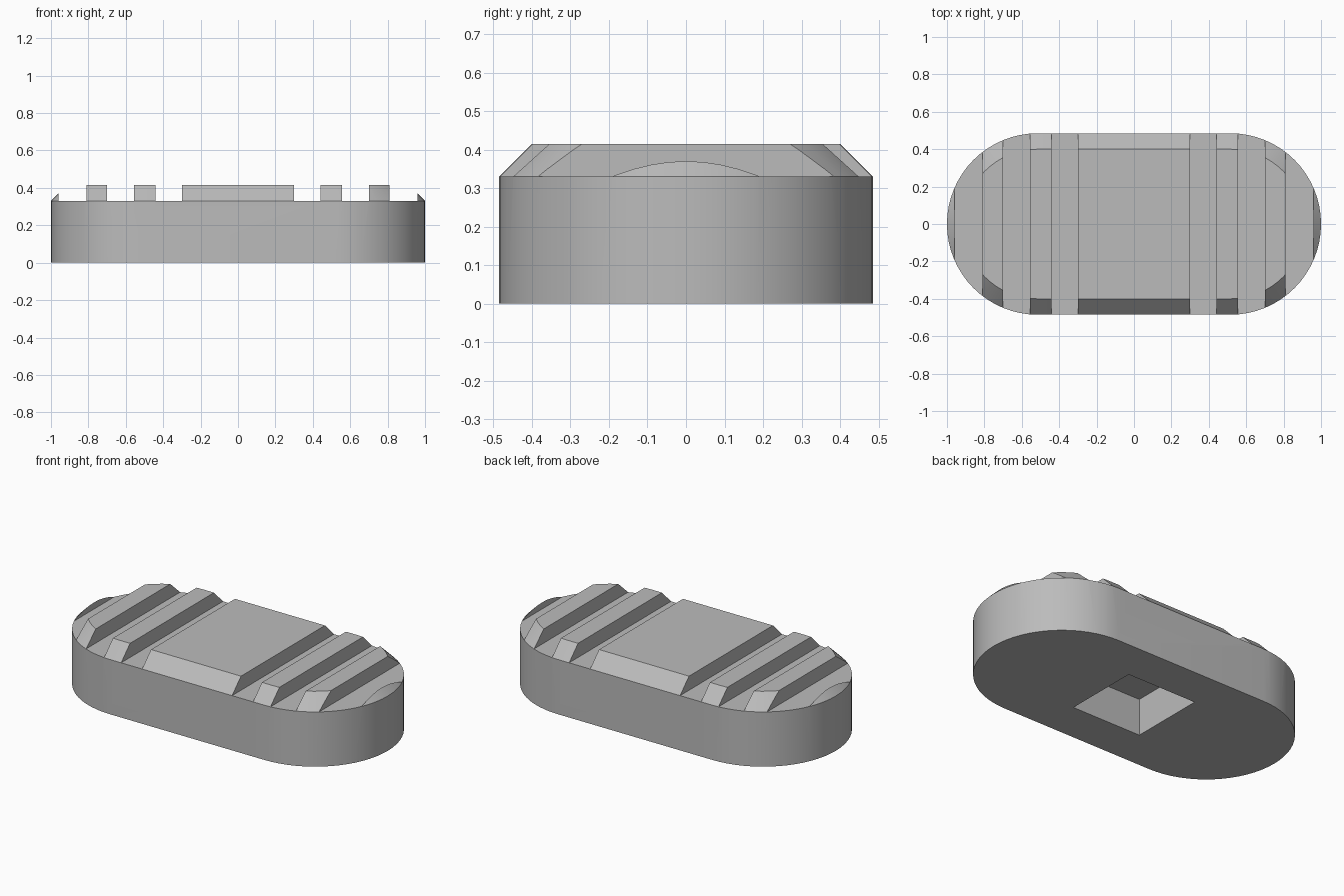
import bpy
import bmesh
from math import sin, cos, pi, radians
from mathutils import Matrix

if "Cube" in bpy.data.objects:
    bpy.data.objects.remove(bpy.data.objects["Cube"], do_unlink=True)

RADIUS, CENTRE = 0.485, 0.515      # rounded ends of the pill outline
DECK, TOP = 0.33, 0.415            # groove floor and crown height
SEGMENTS = 32
GROOVES = [(0.30, 0.44), (0.555, 0.70), (0.81, 0.96)]
POCKET, DEPTH = 0.47, 0.225

grey = bpy.data.materials.new("plain_grey")
grey.use_nodes = True
grey.diffuse_color = (0.5, 0.5, 0.5, 1)
grey.node_tree.nodes["Principled BSDF"].inputs["Base Color"].default_value = grey.diffuse_color


def make_object(name, bm):
    mesh = bpy.data.meshes.new(name)
    bmesh.ops.recalc_face_normals(bm, faces=bm.faces)
    bm.to_mesh(mesh)
    bm.free()
    mesh.materials.append(grey)
    obj = bpy.data.objects.new(name, mesh)
    bpy.context.collection.objects.link(obj)
    return obj


def pill_ring(bm, radius, z):
    ring = []
    for side in (1, -1):
        for i in range(SEGMENTS + 1):
            a = pi * i / SEGMENTS - pi / 2
            ring.append(bm.verts.new((side * (CENTRE + radius * cos(a)), side * radius * sin(a), z)))
    return ring


def add_box(bm, low, high):
    size = [h - l for l, h in zip(low, high)]
    middle = [(l + h) / 2 for l, h in zip(low, high)]
    bmesh.ops.create_cube(bm, size=1, matrix=Matrix.Translation(middle) @ Matrix.Diagonal((*size, 1)))


# Pill-shaped block with a chamfered crown
bm = bmesh.new()
rings = [pill_ring(bm, r, z) for r, z in
         ((RADIUS, 0), (RADIUS, DECK), (RADIUS - (TOP - DECK), TOP))]
for lower, upper in zip(rings, rings[1:]):
    for i in range(len(lower)):
        j = (i + 1) % len(lower)
        bm.faces.new((lower[i], lower[j], upper[j], upper[i]))
bm.faces.new(rings[0][::-1])
bm.faces.new(rings[-1])
block = make_object("grooved_block", bm)

# Cross grooves in the crown and the square pocket underneath
bm = bmesh.new()
for near, far in GROOVES:
    add_box(bm, (near, -1, DECK), (far, 1, 1))
    add_box(bm, (-far, -1, DECK), (-near, 1, 1))
half = POCKET / 2
add_box(bm, (-half, -half, -0.1), (half, half, DEPTH))
cutter = make_object("groove_and_pocket_cutter", bm)
cutter.hide_render = True

cut = block.modifiers.new("cut", "BOOLEAN")
cut.operation = "DIFFERENCE"
cut.solver = "EXACT"
cut.object = cutter

# Bake the cuts, then smooth only the rounded ends
bpy.ops.object.select_all(action="DESELECT")
block.select_set(True)
bpy.context.view_layer.objects.active = block
bpy.ops.object.modifier_apply(modifier=cut.name)
bpy.data.objects.remove(cutter, do_unlink=True)
bpy.ops.object.shade_smooth_by_angle(angle=radians(25))
